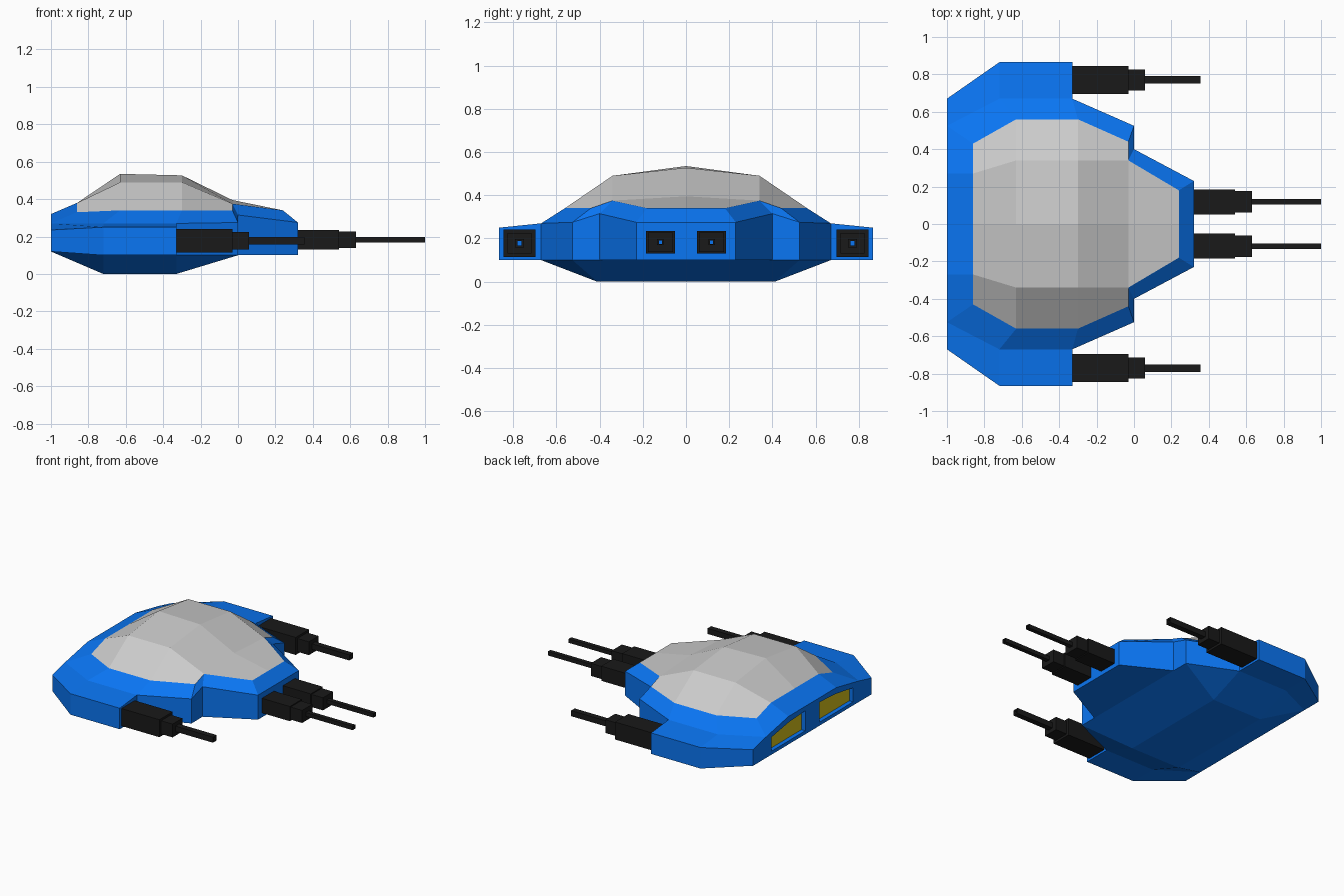
import bpy, bmesh

if "Cube" in bpy.data.objects:
    bpy.data.objects.remove(bpy.data.objects["Cube"])


def material(name, rgb):
    m = bpy.data.materials.new(name)
    m.diffuse_color = (*rgb, 1)
    m.use_nodes = True
    m.node_tree.nodes["Principled BSDF"].inputs["Base Color"].default_value = m.diffuse_color
    return m


blue = material("blue_paint", (0.003, 0.18, 0.9))
black = material("black_metal", (0.01, 0.01, 0.01))
yellow = material("yellow_glow", (0.68, 0.54, 0.01))


def build(name, verts, faces, mat=None):
    """Make the +y half of a part and mirror it across y = 0."""
    bm = bmesh.new()
    vs = [bm.verts.new(v) for v in verts]
    for f in faces:
        bm.faces.new([vs[i] for i in f])
    bmesh.ops.recalc_face_normals(bm, faces=bm.faces)
    mesh = bpy.data.meshes.new(name)
    bm.to_mesh(mesh)
    bm.free()
    ob = bpy.data.objects.new(name, mesh)
    bpy.context.collection.objects.link(ob)
    if mat:
        mesh.materials.append(mat)
    mod = ob.modifiers.new("mirror", 'MIRROR')
    mod.use_axis = (False, True, False)
    mod.merge_threshold = 0.002
    return ob


# Half loops, running from the rear centre to the nose centre
canopy_base = [(-.86, 0, .38), (-.86, .27, .38), (-.86, .43, .33), (-.63, .56, .34), (-.30, .56, .34),
               (-.03, .44, .34), (-.03, .34, .375), (.24, .18, .34), (.24, 0, .34)]
shoulder = [(-1, 0, .32), (-1, .27, .32), (-1, .525, .27), (-.72, .67, .27), (-.33, .67, .27),
            (0, .525, .275), (0, .40, .315), (.32, .23, .275), (.32, 0, .275)]
lower = [(x, y, .12 if x == -1 else .10) for x, y, z in shoulder]
wing_top = [(-1, .67, .235), (-.72, .865, .25), (-.33, .865, .25)]
wing_low = [(x, y, .12 if x == -1 else .10) for x, y, z in wing_top]
belly = [(-.72, 0, 0), (-.72, .41, 0), (-.33, .41, 0), (-.33, 0, 0), (0, 0, .10)]
panel = [(.08, .288), (.27, .277), (.46, .245), (.46, .145), (.27, .145), (.08, .145)]
panel_rim = [(-1, y, z) for y, z in panel]
panel_back = [(-.97, y, z) for y, z in panel]

verts, start = [], {}
for key, loop in zip("FDRWwAPQ", (canopy_base, shoulder, lower, wing_top, wing_low,
                                  belly, panel_rim, panel_back)):
    start[key] = len(verts)
    verts += loop


def face(text):
    return [start[t[0]] + int(t[1]) for t in text.split()]


# Hull: sloped deck, body sides, wings, belly
faces = [face(f"F{i} F{i+1} D{i+1} D{i}") for i in range(8)]
faces += [face(f"D{i} D{i+1} R{i+1} R{i}") for i in range(4, 8)]
for i in range(2):
    faces += [face(f"D{i+2} D{i+3} W{i+1} W{i}"), face(f"W{i} W{i+1} w{i+1} w{i}"),
              face(f"R{i+2} R{i+3} w{i+1} w{i}")]
faces += [face(t) for t in (
    "D4 W2 w2 R4", "D2 W0 w0 R2",
    "R0 R1 A1 A0", "R1 R2 A1", "R2 R3 A1", "R3 R4 A2 A1", "R4 R5 A2", "R5 R6 A2",
    "A0 A1 A2 A3", "A2 A3 A4 R6", "A4 R6 R7 R8")]
# Rear frame around the recessed exhaust
ring = ["D0", "D1", "D2", "R2", "R1", "R0"]
for i in range(6):
    j = (i + 1) % 6
    faces += [face(f"{ring[i]} {ring[j]} P{j} P{i}"), face(f"P{i} P{j} Q{j} Q{i}")]
build("hull", verts, faces, blue)
build("exhaust_panels", panel_back, [range(6)], yellow)

# Faceted canopy
start = {"F": 0, "T": 9}
top = [(-.63, 0, .535), (-.63, .34, .49), (-.30, .34, .49), (-.30, 0, .527), (-.03, 0, .395)]
build("canopy", canopy_base + top, [face(t) for t in (
    "F0 F1 T1 T0", "F1 F2 F3 T1", "F3 F4 T2 T1", "F4 F5 F6 T2",
    "T0 T1 T2 T3", "T3 T2 F6 T4", "T4 F6 F7 F8")])


# Guns: stepped square sections with an open bore
def gun(name, y, z, sections):
    vs, fs = [], []
    for x, w, h in sections:
        vs += [(x, y + sy * w / 2, z + sz * h / 2) for sy, sz in ((-1, -1), (1, -1), (1, 1), (-1, 1))]
    for k in range(len(sections) - 1):
        for i in range(4):
            j = (i + 1) % 4
            fs.append((4*k + i, 4*k + j, 4*k + 4 + j, 4*k + 4 + i))
    build(name, vs, fs, black)


gun("wing_guns", .77, .178, [(-.33, .15, .125), (-.03, .15, .125), (-.03, .11, .095), (.06, .11, .095),
                             (.06, .04, .04), (.355, .04, .04), (.355, .02, .02), (-.33, .02, .02)])
gun("nose_guns", .118, .183, [(.32, .135, .105), (.54, .135, .105), (.54, .115, .09), (.63, .115, .09),
                              (.63, .03, .028), (1, .03, .028), (1, .016, .016), (.32, .016, .016)])
